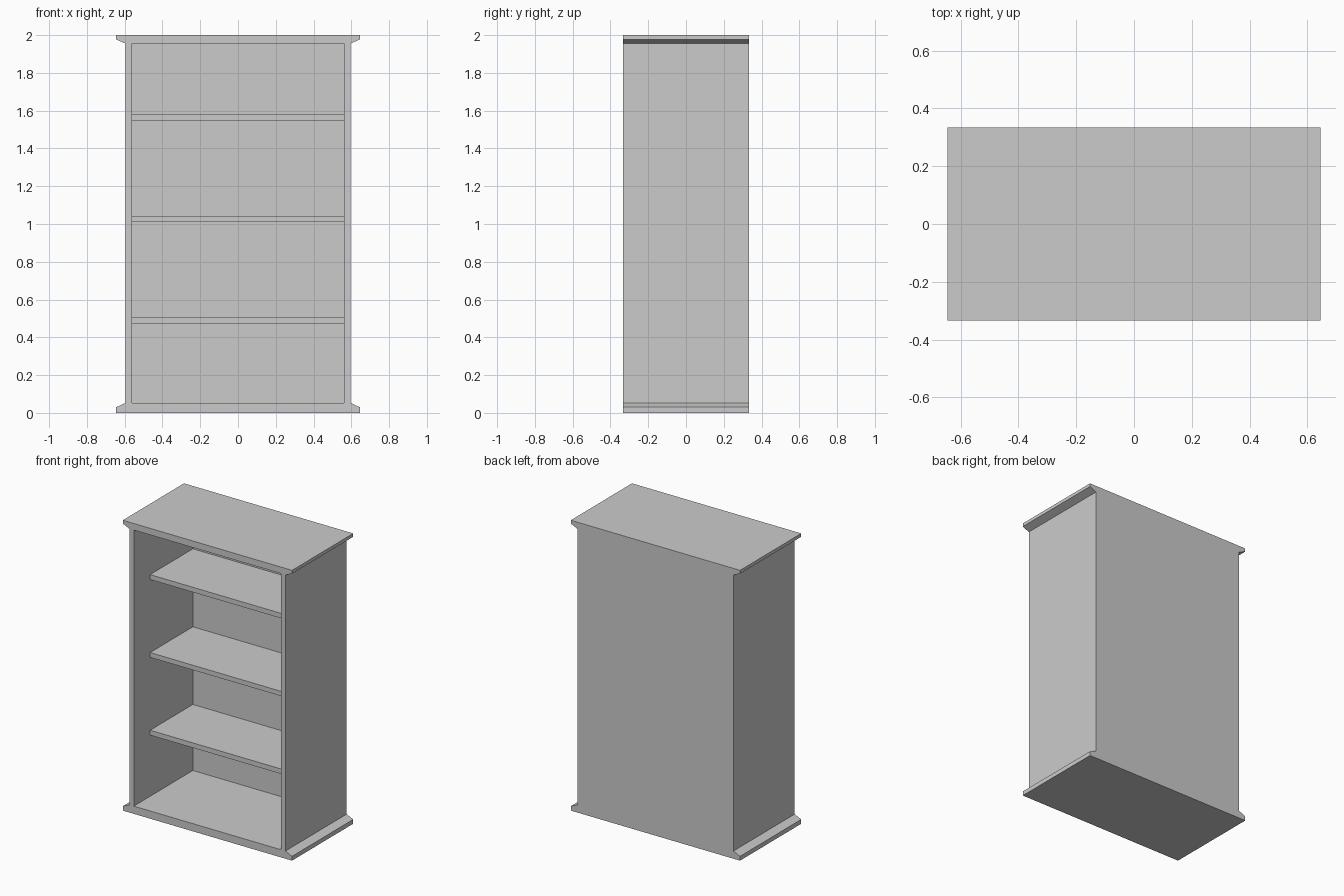
import bpy, bmesh

if "Cube" in bpy.data.objects:
    bpy.data.objects.remove(bpy.data.objects["Cube"])

D = 0.333          # half depth
INNER_X = 0.561    # half width of the opening
BACK_Y = 0.31      # inner face of the back panel


def prism(name, outline, y0, y1):
    """Extrude an x-z outline from y0 to y1."""
    bm = bmesh.new()
    face = bm.faces.new([bm.verts.new((x, y0, z)) for x, z in outline])
    ext = bmesh.ops.extrude_face_region(bm, geom=[face])
    verts = [g for g in ext["geom"] if isinstance(g, bmesh.types.BMVert)]
    bmesh.ops.translate(bm, vec=(0, y1 - y0, 0), verts=verts)
    bmesh.ops.recalc_face_normals(bm, faces=bm.faces)
    mesh = bpy.data.meshes.new(name)
    bm.to_mesh(mesh)
    bm.free()
    obj = bpy.data.objects.new(name, mesh)
    bpy.context.collection.objects.link(obj)
    return obj


def box(name, x, y0, y1, z0, z1):
    return prism(name, [(-x, z0), (x, z0), (x, z1), (-x, z1)], y0, y1)


# Carcass: right-hand silhouette with flared base and top, mirrored
right = [(0.645, 0), (0.645, 0.03), (0.595, 0.053),
         (0.595, 1.955), (0.645, 1.977), (0.645, 2.0)]
left = [(-x, z) for x, z in reversed(right)]
carcass = prism("bookcase_carcass", right + left, -D, D)

# Hollow out the front opening, leaving the back panel
cutter = box("opening_cutter", INNER_X, -D - 0.1, BACK_Y, 0.053, 1.955)
cutter.hide_render = True
mod = carcass.modifiers.new("opening", 'BOOLEAN')
mod.operation = 'DIFFERENCE'
mod.solver = 'EXACT'
mod.object = cutter
bpy.context.view_layer.objects.active = carcass
bpy.ops.object.modifier_apply(modifier=mod.name)
bpy.data.objects.remove(cutter)

# Recessed shelves
for i, (z0, z1) in enumerate([(0.474, 0.508), (1.01, 1.043), (1.546, 1.58)]):
    box(f"shelf_{i + 1}", INNER_X, -0.155, BACK_Y, z0, z1)
